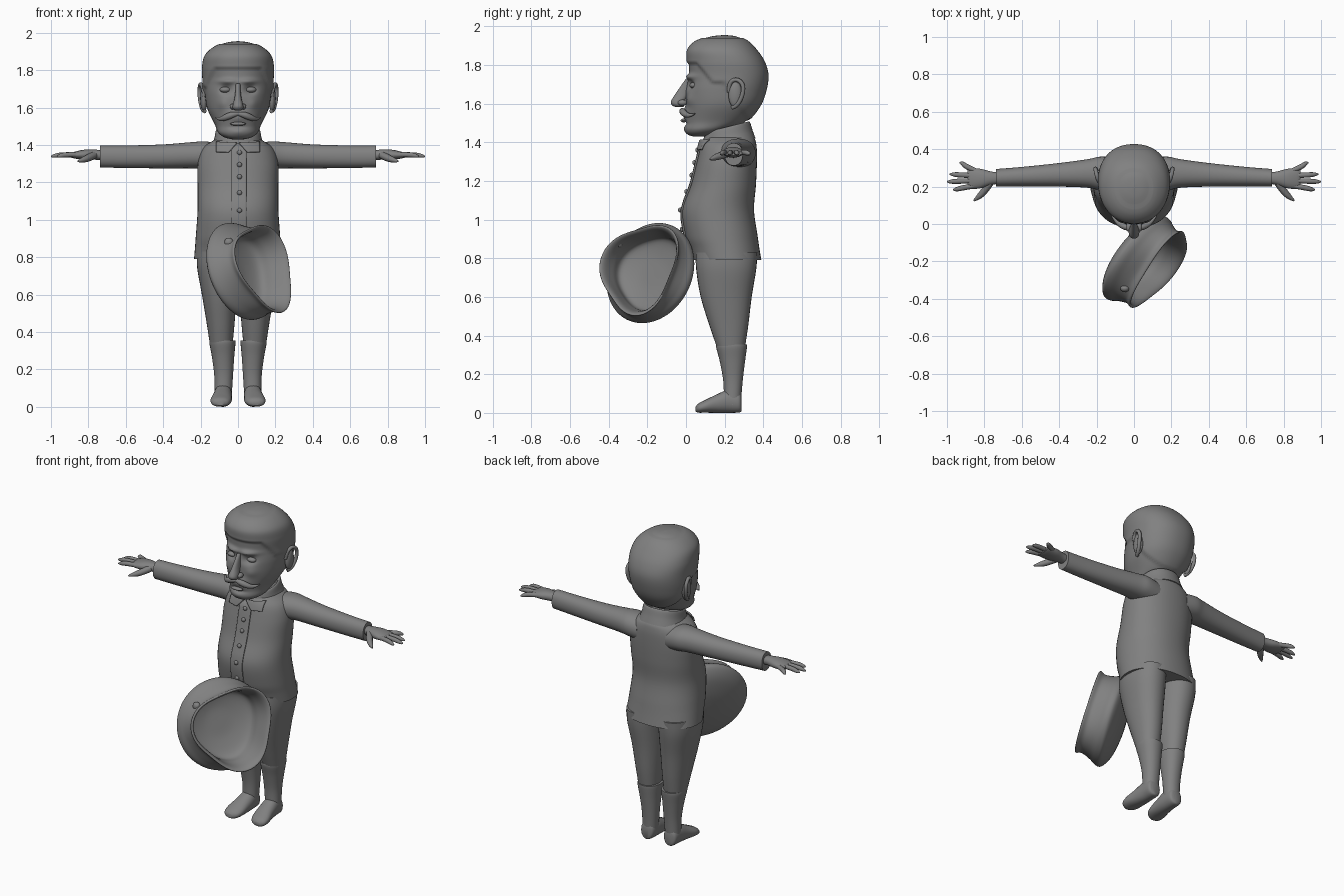
import bpy, bmesh, math
from mathutils import Vector, Matrix

old = bpy.data.objects.get("Cube")
if old:
    bpy.data.objects.remove(old, do_unlink=True)

GREY = (0.22, 0.22, 0.22, 1)
clay = bpy.data.materials.new("clay grey")
clay.use_nodes = True
clay.diffuse_color = GREY
clay.node_tree.nodes["Principled BSDF"].inputs["Base Color"].default_value = GREY
SIDES = (("left", 1), ("right", -1))
POWER = 0.92


def add_object(name, data):
    data.materials.append(clay)
    obj = bpy.data.objects.new(name, data)
    bpy.context.scene.collection.objects.link(obj)
    return obj


def finish(name, bm, angle=50):
    bmesh.ops.recalc_face_normals(bm, faces=bm.faces)
    mesh = bpy.data.meshes.new(name)
    bm.to_mesh(mesh)
    bm.free()
    mesh.shade_smooth()
    mesh.set_sharp_from_angle(angle=math.radians(angle))
    return add_object(name, mesh)


def smooth(rows, steps=6):
    """Catmull-Rom resampling of rows of numbers."""
    out = []
    for i in range(len(rows) - 1):
        quad = [rows[max(i - 1, 0)], rows[i], rows[i + 1], rows[min(i + 2, len(rows) - 1)]]
        for k in range(steps):
            t = k / steps
            out.append([0.5 * (2 * b + (c - a) * t + (2 * a - 5 * b + 4 * c - d) * t * t
                               + (3 * b - a - 3 * c + d) * t ** 3) for a, b, c, d in zip(*quad)])
    return out + [list(rows[-1])]


def skin(rings):
    """Join rings of points with quads and close both ends."""
    bm = bmesh.new()
    loops = [[bm.verts.new(p) for p in ring] for ring in rings]
    n = len(loops[0])
    for a, b in zip(loops, loops[1:]):
        for i in range(n):
            j = (i + 1) % n
            bm.faces.new((a[i], a[j], b[j], b[i]))
    bm.faces.new(loops[0])
    bm.faces.new(loops[-1])
    return bm


def bend(v):
    return math.copysign(abs(v) ** POWER, v)


def loft(rows, axis="z", side=1, seg=32, steps=6):
    """Rows are position along the axis, then centre and half size on the other two."""
    rings = []
    for p, c1, r1, c2, r2 in smooth(rows, steps):
        ring = []
        for i in range(seg):
            a = math.tau * i / seg
            u, v = c1 + r1 * bend(math.cos(a)), c2 + r2 * bend(math.sin(a))
            x, y, z = {"z": (u, v, p), "x": (p, u, v), "y": (u, p, v)}[axis]
            ring.append((x * side, y, z))
        rings.append(ring)
    return skin(rings)


def centred(z, half, front, back):
    return (z, 0, half, (front + back) / 2, (back - front) / 2)


def front_y(rows, x, z):
    """Front surface of an upright loft at x, z."""
    fine = smooth(rows)
    for a, b in zip(fine, fine[1:]):
        if a[0] <= z <= b[0]:
            t = (z - a[0]) / (b[0] - a[0])
            _, _, r1, c2, r2 = [m + (n - m) * t for m, n in zip(a, b)]
            k = min(abs(x) / r1, 1) ** (2 / POWER)
            return c2 - r2 * (1 - k) ** (POWER / 2)
    return 0


def tube(name, points, side=1):
    """Tapered rounded strand; points are x, y, z, radius."""
    curve = bpy.data.curves.new(name, "CURVE")
    curve.dimensions = "3D"
    curve.bevel_depth = 1
    curve.bevel_resolution = 3
    curve.use_fill_caps = True
    spline = curve.splines.new("NURBS")
    spline.points.add(len(points) - 1)
    for point, (x, y, z, r) in zip(spline.points, points):
        point.co = (x * side, y, z, 1)
        point.radius = r
    spline.use_endpoint_u = True
    spline.order_u = 3
    spline.resolution_u = 6
    return add_object(name, curve)


def ball(name, centre, size):
    bm = bmesh.new()
    bmesh.ops.create_uvsphere(bm, u_segments=24, v_segments=14, radius=1)
    bmesh.ops.transform(bm, verts=bm.verts,
                        matrix=Matrix.Translation(centre) @ Matrix.Diagonal((*size, 1)))
    return finish(name, bm)


# Head with sculpted face and raised hair
HEAD = [centred(*r) for r in (
    (1.43, .03, .04, .12), (1.44, .075, .01, .16), (1.465, .11, -.005, .22),
    (1.51, .128, -.002, .31), (1.59, .165, 0, .375), (1.67, .178, 0, .405),
    (1.75, .18, .015, .415), (1.82, .182, .015, .395), (1.88, .168, .018, .355),
    (1.925, .12, .06, .31), (1.948, .06, .13, .26), (1.955, .005, .19, .21))]
FACE = (  # x, z, width, height, push
    (.068, 1.695, .032, .022, .026), (.06, 1.74, .05, .013, -.02), (.09, 1.62, .03, .03, -.01),
    (0, 1.55, .06, .03, -.018), (0, 1.47, .04, .02, -.006), (0, 1.495, .05, .01, .008))
bm = loft(HEAD, seg=96, steps=10)
for v in bm.verts:
    x, y, z = v.co
    hairline = 1.8 - .1 * min(max((y - .06) / .08, 0), 1) - .2 * min(max((y - .2) / .12, 0), 1)
    raised = min(max((z - hairline) / .02, 0), 1) * .012
    out = Vector((x, y - .2, 0))
    if out.length > .03 and z < 1.94:
        v.co += out.normalized() * raised
    v.co.x *= 1 + .35 * (y - .24)
    if y < .15:
        for fx, fz, w, h, push in FACE:
            v.co.y += push * math.exp(-((abs(x) - fx) / w) ** 2 - ((z - fz) / h) ** 2)
finish("head", bm, 70)

# Nose, lips and moustache
finish("nose", loft([(1.583, 0, .012, -.035, .02), (1.592, 0, .026, -.04, .032),
                     (1.612, 0, .028, -.042, .036), (1.65, 0, .019, -.02, .035),
                     (1.69, 0, .014, 0, .028), (1.73, 0, .012, .015, .015)], seg=24))
ball("lower_lip", (0, -.012, 1.513), (.042, .016, .01))
for label, s in SIDES:
    ball(label + "_nostril", (.026 * s, -.018, 1.605), (.018, .024, .016))
    ball(label + "_eye", (.068 * s, front_y(HEAD, .068, 1.695) + .026, 1.695), (.03, .024, .016))
    hairs = [(0, 1.567, .009), (.03, 1.563, .019), (.07, 1.545, .017), (.1, 1.537, .01),
             (.122, 1.548, .003)]
    tube(label + "_moustache", [(x, front_y(HEAD, x, z) - .022, z, r) for x, z, r in hairs], s)

    # Ears
    ball(label + "_ear", (.182 * s, .255, 1.648), (.02, .036, .068))
    rim = [(.178, .222, 1.66), (.188, .222, 1.71), (.2, .262, 1.73), (.207, .298, 1.7),
           (.204, .293, 1.64), (.19, .262, 1.585), (.178, .238, 1.58)]
    tube(label + "_ear_rim", [(*p, .011) for p in rim], s)

# Jacket
TORSO = [centred(*r) for r in (
    (.79, .235, .04, .39), (.85, .23, .02, .38), (.92, .225, -.005, .37), (1.05, .216, -.02, .352),
    (1.18, .216, .025, .362), (1.3, .215, .055, .367), (1.38, .19, .075, .365),
    (1.425, .13, .095, .35), (1.45, .08, .13, .3))]
finish("jacket", loft(TORSO, seg=48))


def plate(name, corners, lift, thickness=.009, steps=12):
    """Thin cloth patch laid on the jacket front; corners are x, z."""
    a, b, c, d = [Vector(p) for p in corners]
    bm = bmesh.new()
    grid = []
    for i in range(steps + 1):
        row = []
        for j in range(steps + 1):
            x, z = a.lerp(b, i / steps).lerp(d.lerp(c, i / steps), j / steps)
            row.append(bm.verts.new((x, front_y(TORSO, x, z) - lift, z)))
        grid.append(row)
    for r, q in zip(grid, grid[1:]):
        for j in range(steps):
            bm.faces.new((r[j], r[j + 1], q[j + 1], q[j]))
    obj = finish(name, bm)
    mod = obj.modifiers.new("cloth", "SOLIDIFY")
    mod.thickness = thickness
    mod.offset = 0


plate("button_placket", [(-.035, .8), (.045, .8), (.045, 1.41), (-.035, 1.41)], .004)
for i, z in enumerate((1.36, 1.295, 1.23, 1.145, 1.05, .95)):
    ball("button_%d" % (i + 1), (.008, front_y(TORSO, .008, z) - .01, z), (.013, .011, .013))

# Collar band leaning forward, with two flaps
bm = loft([centred(1.385, .145, .07, .36), centred(1.43, .128, .085, .345),
           centred(1.478, .118, .1, .33), centred(1.475, .105, .115, .315),
           centred(1.43, .1, .12, .31)], seg=48)
for v in bm.verts:
    v.co.z += .25 * (v.co.y - .22)
finish("collar", bm)
for label, s in SIDES:
    plate(label + "_collar_flap",
          [(.005 * s, 1.41), (.05 * s, 1.36), (.115 * s, 1.362), (.115 * s, 1.415)], .012)

for label, s in SIDES:
    # Sleeves
    finish(label + "_sleeve", loft([
        (.1, .265, .09, 1.335, .075), (.18, .27, .09, 1.345, .074), (.25, .27, .076, 1.345, .07),
        (.4, .263, .063, 1.339, .064), (.6, .253, .052, 1.337, .06),
        (.738, .247, .047, 1.338, .058)], "x", s))

    # Hands
    finish(label + "_palm", loft([
        (.7, .245, .03, 1.343, .025), (.76, .245, .035, 1.348, .027), (.82, .243, .052, 1.348, .027),
        (.87, .243, .055, 1.346, .019), (.89, .243, .048, 1.344, .012)], "x", s, 24))
    fingers = (("little", .86, .282, .932, .328), ("ring", .87, .258, .985, .266),
               ("middle", .87, .232, 1, .226), ("index", .87, .204, .968, .183))
    for finger, x0, y0, x1, y1 in fingers:
        tube("%s_%s_finger" % (label, finger), [
            (x0 - .02, y0, 1.348, .013), ((x0 + x1) / 2, (y0 + y1) / 2, 1.349, .015),
            (x1 - .012, y1, 1.341, .011), (x1, y1, 1.338, .003)], s)
    tube(label + "_thumb", [(.77, .22, 1.345, .02), (.8, .175, 1.33, .02), (.835, .14, 1.318, .014),
                            (.857, .124, 1.312, .004)], s)

    # Breeches
    finish(label + "_breeches", loft([
        (.83, .11, .11, .21, .16), (.74, .11, .108, .208, .155), (.6, .1, .093, .208, .132),
        (.45, .093, .075, .222, .1), (.345, .09, .062, .232, .074)], "z", s))

    # Boots
    finish(label + "_boot_shaft", loft([
        (.355, .083, .069, .236, .08), (.335, .083, .069, .236, .079), (.27, .08, .06, .24, .066),
        (.18, .077, .051, .243, .052), (.1, .078, .047, .242, .046), (.04, .08, .045, .24, .045)],
        "z", s))
    finish(label + "_boot_foot", loft([
        (.288, .08, .02, .045, .035), (.275, .08, .042, .055, .053), (.22, .08, .048, .06, .06),
        (.16, .084, .052, .048, .048), (.1, .091, .056, .034, .033), (.065, .095, .045, .025, .024),
        (.05, .096, .02, .02, .013)], "y", s, 24))

# Cap held in front: wide crown, band and hollow three-lobed opening
facing = Vector((.77, -.56, .29)).normalized()
across = Vector((0, 0, 1)).cross(facing).normalized()
upward = facing.cross(across)
CAP_CENTRE = Vector((.14, -.24, .75))


def cap_point(t, radius, angle):
    return (CAP_CENTRE + facing * t + across * (radius * math.cos(angle) + .2 * t)
            + upward * (radius * math.sin(angle) - .1 * t))


profile = [(-.215, .01, 0), (-.21, .1, 0), (-.19, .2, 0), (-.155, .262, 0), (-.122, .268, 0),
           (-.08, .248, .03), (-.03, .232, .08), (0, .24, .1), (.004, .23, .1), (-.02, .215, .1),
           (-.08, .2, .08), (-.14, .185, .05), (-.168, .1, 0), (-.172, .01, 0)]
rings = []
for t, radius, lobe in smooth(profile, 5):
    angles = [math.tau * i / 64 for i in range(64)]
    rings.append([cap_point(t, radius * (1 + lobe * math.cos(3 * (a - math.radians(45)))), a)
                  for a in angles])
finish("cap", skin(rings), 70)
ball("cap_badge", cap_point(-.05, .235, math.radians(142)), (.025, .02, .025))
